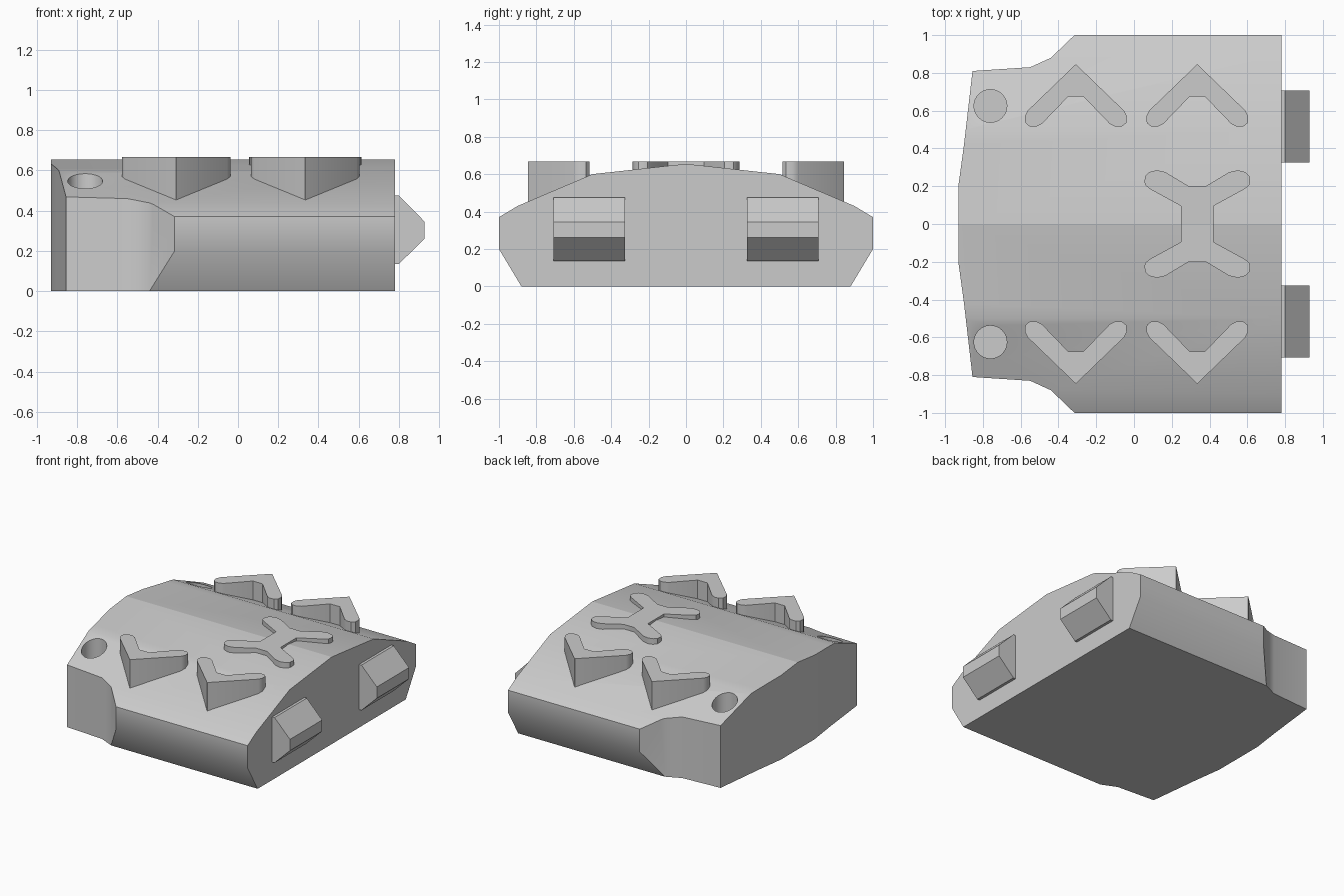
import bpy, bmesh, math
from mathutils import Vector

cube = bpy.data.objects.get("Cube")
if cube:
    bpy.data.objects.remove(cube, do_unlink=True)

grey = bpy.data.materials.new("plain_grey")
grey.use_nodes = True
grey.diffuse_color = (0.6, 0.6, 0.6, 1)
grey.node_tree.nodes["Principled BSDF"].inputs["Base Color"].default_value = (0.6, 0.6, 0.6, 1)


def prism(name, points, sweep):
    """Extrude a closed 3D outline along the sweep vector."""
    bm = bmesh.new()
    face = bm.faces.new([bm.verts.new(p) for p in points])
    new = bmesh.ops.extrude_face_region(bm, geom=[face])["geom"]
    bmesh.ops.translate(bm, vec=Vector(sweep),
                        verts=[v for v in new if isinstance(v, bmesh.types.BMVert)])
    bmesh.ops.recalc_face_normals(bm, faces=bm.faces[:])
    mesh = bpy.data.meshes.new(name)
    bm.to_mesh(mesh)
    bm.free()
    mesh.materials.append(grey)
    obj = bpy.data.objects.new(name, mesh)
    bpy.context.collection.objects.link(obj)
    return obj


def activate(obj):
    bpy.ops.object.select_all(action='DESELECT')
    obj.select_set(True)
    bpy.context.view_layer.objects.active = obj


def smooth(obj):
    activate(obj)
    bpy.ops.object.shade_smooth_by_angle(angle=math.radians(35))


def cut(obj, cutter, operation):
    mod = obj.modifiers.new("cut", 'BOOLEAN')
    mod.object, mod.operation, mod.solver = cutter, operation, 'EXACT'
    activate(obj)
    bpy.ops.object.modifier_apply(modifier=mod.name)
    bpy.data.objects.remove(cutter, do_unlink=True)


def mirrored(half):
    """Complete a half outline by reflecting its second coordinate."""
    return half + [(a, -b) for a, b in reversed(half)]


# Body: domed cross-section trimmed to the plan outline
section = [(0, 0.88), (0.2, 1), (0.37, 1), (0.43, 0.9), (0.6, 0.5), (0.655, 0.001)]
body = prism("body", [(-1, y, z) for z, y in mirrored(section)], (1.78, 0, 0))
plan = [(0.9, 1.1), (-0.2, 1.1), (-0.315, 1), (-0.44, 0.88), (-0.55, 0.83),
        (-0.855, 0.81), (-0.9, 0.42), (-0.93, 0.2)]
cut(body, prism("plan_cutter", [(x, y, -0.2) for x, y in mirrored(plan)], (0, 0, 1.2)),
    'INTERSECT')

# Round sockets near the left edge of the plan
for side in (-1, 1):
    ring = [(-0.76 + 0.087 * math.cos(i * math.tau / 32),
             side * 0.625 + 0.087 * math.sin(i * math.tau / 32), 0.3) for i in range(32)]
    cut(body, prism("socket_cutter", ring, (0, 0, 0.6)), 'DIFFERENCE')
smooth(body)
weighted = body.modifiers.new("weighted_normals", 'WEIGHTED_NORMAL')
weighted.keep_sharp = True

# Chevron pads along both slopes
half = [(0.845, 0.001), (0.6, 0.255), (0.57, 0.27), (0.535, 0.267), (0.517, 0.245),
        (0.515, 0.21), (0.53, 0.18), (0.675, 0.04)]
for side, label in ((-1, "front"), (1, "back")):
    for cx, place in ((-0.308, "right"), (0.335, "left")):
        pts = [(cx + x, side * y, 0.38) for y, x in mirrored(half)]
        smooth(prism(f"{label}_{place}_chevron", pts, (0, 0, 0.287)))

# Four-armed pad on the crown
arm = [(0.085, 0.095), (0.25, 0.185), (0.275, 0.205), (0.28, 0.225), (0.275, 0.255),
       (0.255, 0.275), (0.215, 0.285), (0.17, 0.275), (0.045, 0.2)]
right_half = [(x, -y) for x, y in reversed(arm)] + arm
outline = right_half + [(-x, -y) for x, y in right_half]
smooth(prism("crown_pad", [(0.335 + x, y, 0.55) for x, y in outline], (0, 0, 0.117)))

# Bevelled lugs on the left end
lug = [(0.74, 0.475), (0.8, 0.475), (0.928, 0.345), (0.928, 0.26), (0.8, 0.135), (0.74, 0.135)]
for y, label in ((-0.708, "front"), (0.325, "back")):
    prism(f"{label}_lug", [(x, y, z) for x, z in lug], (0, 0.383, 0))
